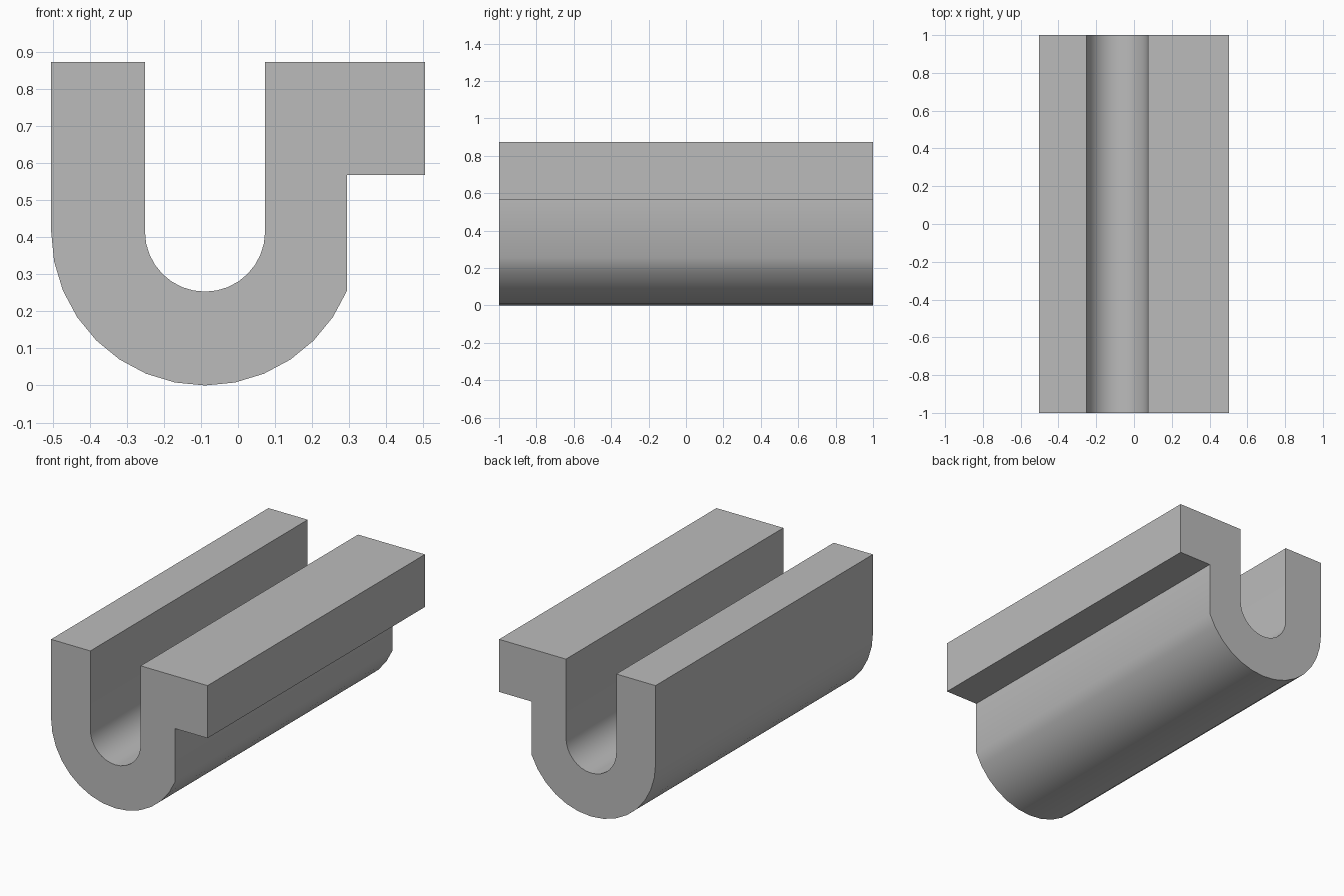
import bpy, bmesh, math

cube = bpy.data.objects.get("Cube")
if cube:
    bpy.data.objects.remove(cube, do_unlink=True)

# Main dimensions
CX, CZ = -0.089, 0.415
OUTER_R, INNER_R = 0.415, 0.162
TOP, LEDGE = 0.873, 0.567
LENGTH, RIGHT = 2.0, 0.504
STEP = math.radians(11.25)


def arc(radius, first, last):
    """Arc points, counted in steps from straight down, towards +x."""
    way = 1 if last > first else -1
    return [(CX + radius * math.sin(i * STEP), CZ - radius * math.cos(i * STEP))
            for i in range(first, last + way, way)]


# Channel section: round trough, two walls and a side ledge
outer = arc(OUTER_R, -8, 6)
inner = arc(INNER_R, 8, -8)
wall_x = outer[-1][0]
profile = outer + [(wall_x, LEDGE), (RIGHT, LEDGE), (RIGHT, TOP), (CX + INNER_R, TOP)]
profile += inner + [(CX - INNER_R, TOP), (CX - OUTER_R, TOP)]

# Extrude the section along the length
bm = bmesh.new()
face = bm.faces.new([bm.verts.new((x, -LENGTH / 2, z)) for x, z in profile])
ext = bmesh.ops.extrude_face_region(bm, geom=[face], use_keep_orig=True)
moved = [v for v in ext["geom"] if isinstance(v, bmesh.types.BMVert)]
bmesh.ops.translate(bm, verts=moved, vec=(0, LENGTH, 0))
bmesh.ops.recalc_face_normals(bm, faces=bm.faces)
mesh = bpy.data.meshes.new("channel_rail")
bm.to_mesh(mesh)
bm.free()
rail = bpy.data.objects.new("channel_rail", mesh)
bpy.context.collection.objects.link(rail)

# Plain grey
grey = bpy.data.materials.new("grey")
grey.use_nodes = True
colour = (0.5, 0.5, 0.5, 1)
grey.diffuse_color = colour
grey.node_tree.nodes["Principled BSDF"].inputs["Base Color"].default_value = colour
mesh.materials.append(grey)

# Smooth trough, crisp corners
bpy.ops.object.select_all(action="DESELECT")
rail.select_set(True)
bpy.context.view_layer.objects.active = rail
bpy.ops.object.shade_smooth_by_angle(angle=math.radians(30))
